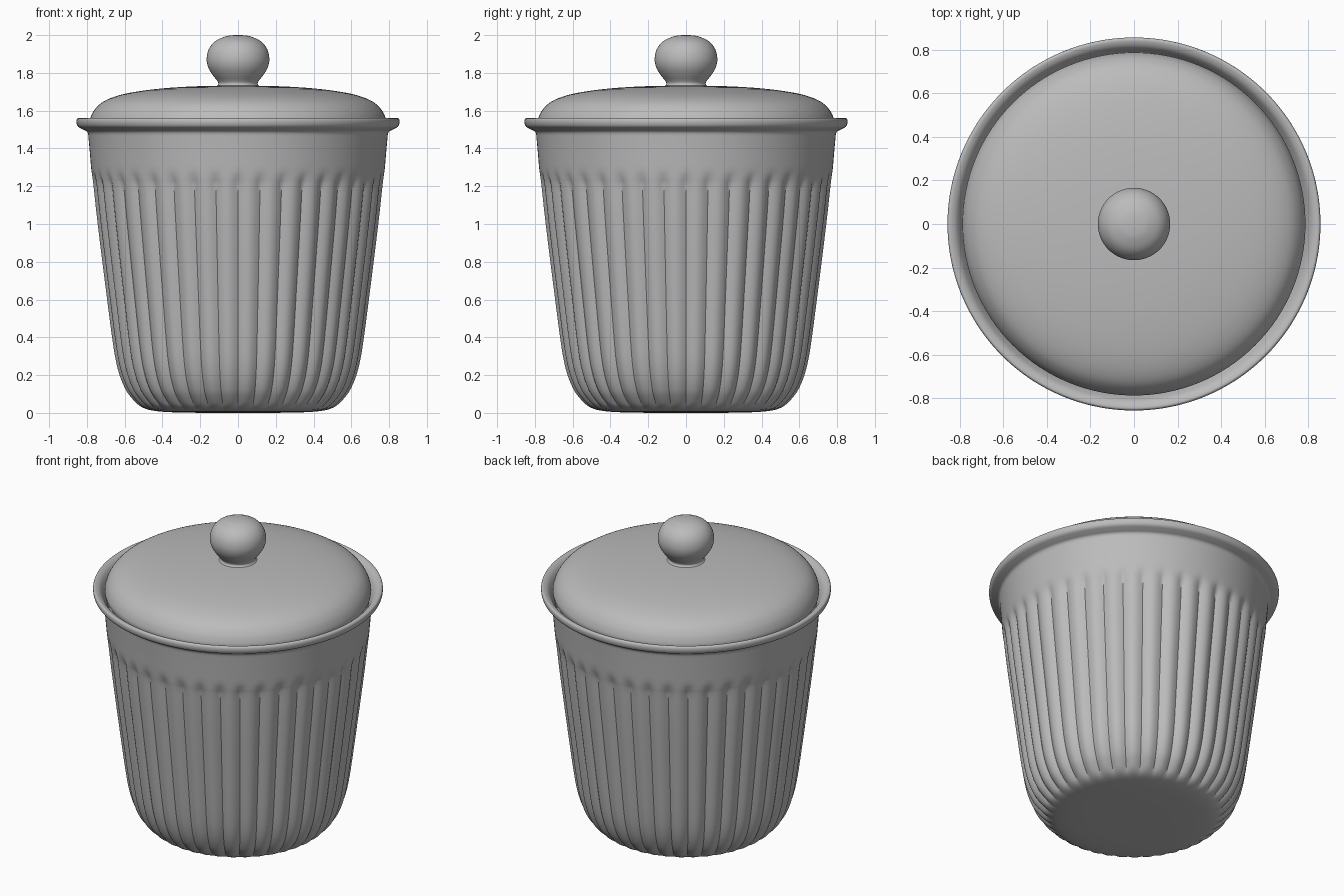
import bpy, bmesh, math
from mathutils import Vector

cube = bpy.data.objects.get("Cube")
if cube:
    bpy.data.objects.remove(cube, do_unlink=True)

glaze = bpy.data.materials.new("grey_glaze")
glaze.use_nodes = True
colour = (0.5, 0.5, 0.5, 1)
glaze.diffuse_color = colour
glaze.node_tree.nodes["Principled BSDF"].inputs["Base Color"].default_value = colour

RIBS = 40


def smooth_profile(points, steps=4):
    """Catmull-Rom curve through (radius, height) points."""
    pts = [Vector(p) for p in points]
    pts = [pts[0]] + pts + [pts[-1]]
    out = []
    for a, b, c, d in zip(pts, pts[1:], pts[2:], pts[3:]):
        for i in range(steps):
            t = i / steps
            out.append(b + (c - a) * t / 2
                       + (2 * a - 5 * b + 4 * c - d) * t * t / 2
                       + (3 * b - a - 3 * c + d) * t ** 3 / 2)
    return out + [pts[-1]]


def lathe(name, profile, sides, offset=None):
    """Turn a profile about z; offset(angle, height) pushes the wall inward."""
    bm = bmesh.new()
    rings = []
    for r, z in profile:
        if r < 0.001:
            rings.append([bm.verts.new((0, 0, z))] * sides)
            continue
        ring = []
        for i in range(sides):
            a = math.tau * i / sides
            rr = r - (offset(a, z) if offset else 0)
            ring.append(bm.verts.new((rr * math.cos(a), rr * math.sin(a), z)))
        rings.append(ring)
    for low, high in zip(rings, rings[1:]):
        for i in range(sides):
            j = (i + 1) % sides
            corners = list(dict.fromkeys((low[i], low[j], high[j], high[i])))
            if len(corners) > 2:
                bm.faces.new(corners)
    bmesh.ops.recalc_face_normals(bm, faces=bm.faces)
    mesh = bpy.data.meshes.new(name)
    bm.to_mesh(mesh)
    bm.free()
    mesh.materials.append(glaze)
    obj = bpy.data.objects.new(name, mesh)
    bpy.context.collection.objects.link(obj)
    bpy.ops.object.select_all(action='DESELECT')
    obj.select_set(True)
    bpy.context.view_layer.objects.active = obj
    bpy.ops.object.shade_smooth_by_angle(angle=math.radians(50))
    return obj


def flute(angle, z):
    """Rounded ribs that fade into the base and stop below the collar."""
    bottom = min(max((z - 0.01) / 0.04, 0), 1)
    top = min(max((1.28 - z) / 0.07, 0), 1)
    return 0.02 * bottom * top * (1 - abs(math.sin(angle * RIBS / 2)))


# Fluted pot: outside wall and rolled lip
outer = smooth_profile([
    (0, 0), (0.25, 0.001), (0.42, 0.008), (0.51, 0.03), (0.57, 0.085),
    (0.605, 0.14), (0.635, 0.22), (0.66, 0.34), (0.695, 0.6), (0.745, 1.0),
    (0.767, 1.2), (0.772, 1.24), (0.776, 1.28), (0.79, 1.44), (0.797, 1.485),
    (0.82, 1.5), (0.846, 1.515), (0.855, 1.535), (0.853, 1.555),
    (0.84, 1.56), (0.815, 1.548), (0.795, 1.52), (0.775, 1.48)])
# Inside wall and floor
inner = [Vector(p) for p in ((0.74, 1.3), (0.66, 0.6), (0.6, 0.22),
                             (0.5, 0.09), (0, 0.06))]
pot = lathe("pot", outer, RIBS * 8, flute)
lathe("pot_inside", [outer[-1]] + inner, 96)

# Domed lid resting inside the lip
lathe("lid", smooth_profile([
    (0, 1.733), (0.2, 1.73), (0.4, 1.718), (0.56, 1.697), (0.66, 1.672),
    (0.725, 1.64), (0.763, 1.6), (0.782, 1.56), (0.786, 1.53),
    (0.77, 1.5), (0.7, 1.5), (0, 1.6)]), 128)

# Round knob with a flared neck
lathe("knob", smooth_profile([
    (0.125, 1.722), (0.106, 1.738), (0.108, 1.755), (0.135, 1.79),
    (0.158, 1.83), (0.166, 1.875), (0.155, 1.925), (0.122, 1.967),
    (0.07, 1.992), (0.03, 1.999), (0, 2.0)]), 64)
